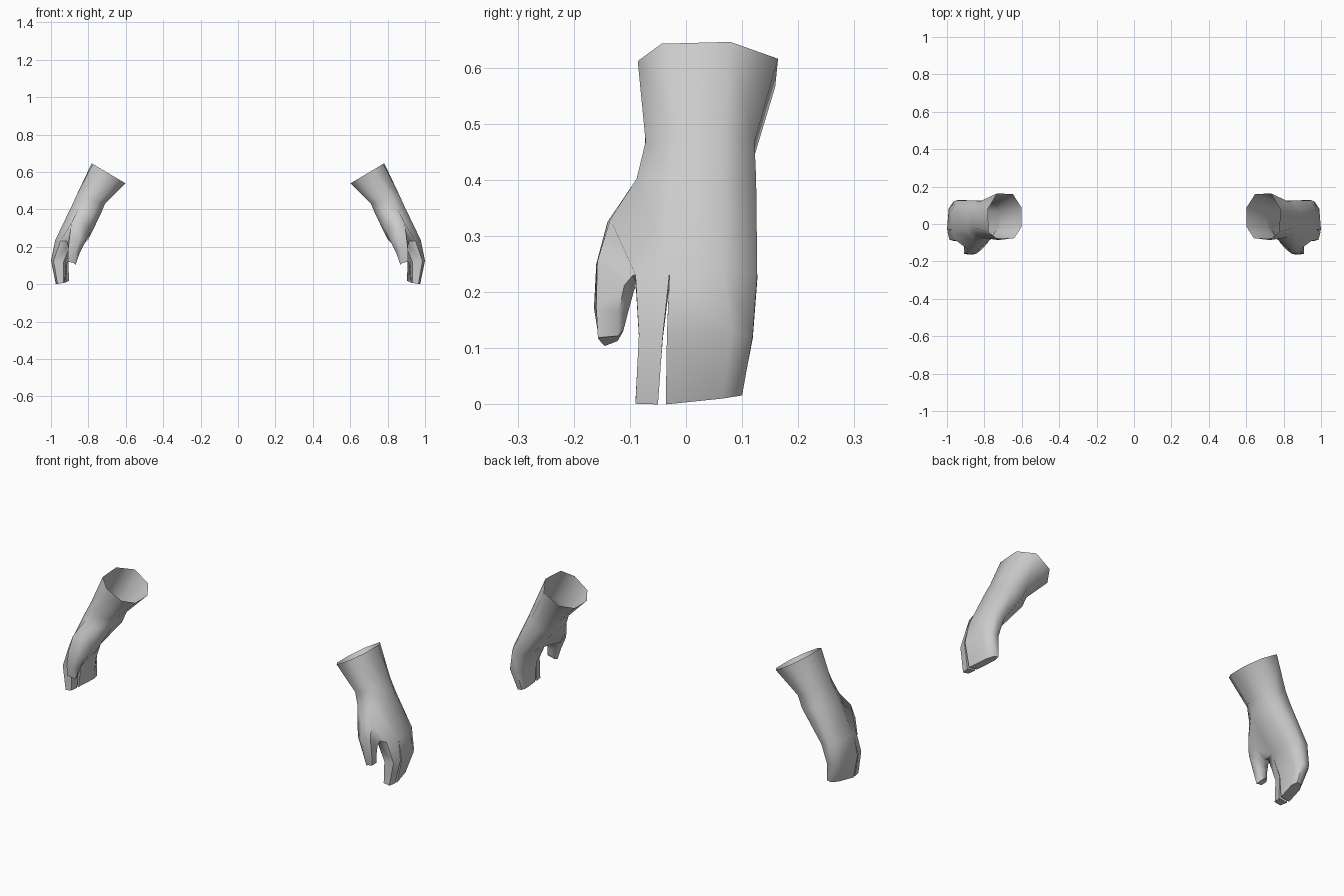
import bpy, bmesh, math

if "Cube" in bpy.data.objects:
    bpy.data.objects.remove(bpy.data.objects["Cube"])

skin = bpy.data.materials.new("plain grey")
skin.diffuse_color = (0.6, 0.6, 0.6, 1)
skin.use_nodes = True
skin.node_tree.nodes["Principled BSDF"].inputs["Base Color"].default_value = skin.diffuse_color

# Cross-section templates: (u from palm side to back of hand, v from front to back)
ARM = [(1, .66), (.72, 1), (.25, .98), (0, .7), (0, .28), (.22, .04), (.68, 0), (.97, .17)]
HAND = [(1, .72), (.74, 1), (.28, 1), (0, .72), (0, .28), (.25, 0), (.75, 0), (1, .28)]
MITTEN = [(1, .75), (.74, 1), (.26, 1), (0, .75), (0, 0), (.5, 0), (1, 0)]
INDEX = [(1, 1), (.5, 1), (0, 1), (.15, 0), (.85, 0)]


def section(bm, uv, outer, inner, front, back, curl=0.0, rise=0.0):
    """Ring between an outer and an inner (x, z) point, spanning front..back in y."""
    ring = []
    for u, v in uv:
        x = inner[0] + (outer[0] - inner[0]) * u + curl * v
        z = inner[1] + (outer[1] - inner[1]) * u + rise * v
        ring.append(bm.verts.new((x, front + (back - front) * v, z)))
    return ring


def bridge(bm, a, b, skip=()):
    n = len(a)
    for i in range(n):
        if i not in skip:
            j = (i + 1) % n
            bm.faces.new((a[i], a[j], b[j], b[i]))


def tube(bm, rings):
    for a, b in zip(rings, rings[1:]):
        bridge(bm, a, b)
    bm.faces.new(rings[-1])


def build_hand(name, side):
    bm = bmesh.new()
    # Open sleeve end, wrist, palm, knuckles
    rim = section(bm, ARM, (.782, .646), (.602, .539), -.086, .164)
    wrist = section(bm, HAND, (.860, .482), (.712, .428), -.072, .122)
    palm = section(bm, HAND, (.892, .412), (.735, .372), -.088, .125)
    knuckle = section(bm, HAND, (.977, .236), (.865, .215), -.09, .127)
    bridge(bm, rim, wrist)
    bridge(bm, wrist, palm)
    bridge(bm, palm, knuckle, skip=(4, 5))      # opening for the thumb

    # Three joined fingers and the separate index finger share a crotch vertex
    k = knuckle
    crotch = bm.verts.new((.925, -.03, .222))
    tube(bm, [[k[0], k[1], k[2], k[3], k[4], crotch, k[7]],
              section(bm, MITTEN, (1.0, .125), (.915, .115), -.034, .119, -.012),
              section(bm, MITTEN, (.974, .0), (.925, .008), -.036, .1, -.028, .014)])
    tube(bm, [[k[7], crotch, k[4], k[5], k[6]],
              section(bm, INDEX, (.998, .125), (.92, .12), -.084, -.041),
              section(bm, INDEX, (.972, .0), (.925, .008), -.09, -.05)])

    # Thumb: front outer, front inner, inner, inner back, back, outer back
    thumb = [
        [(.89, -.135, .33), (.835, -.14, .325), (.785, -.105, .29),
         (.80, -.075, .24), (.86, -.085, .212), (.915, -.095, .23)],
        [(.90, -.158, .255), (.845, -.16, .25), (.812, -.135, .235),
         (.825, -.105, .215), (.87, -.092, .205), (.91, -.11, .212)],
        [(.91, -.16, .172), (.87, -.164, .172), (.845, -.145, .17),
         (.855, -.115, .165), (.885, -.103, .165), (.91, -.12, .165)],
        [(.908, -.157, .119), (.882, -.155, .115), (.868, -.145, .104),
         (.872, -.122, .113), (.89, -.112, .13), (.91, -.122, .122)]]
    root = [palm[6], palm[5], palm[4], k[4], k[5], k[6]]
    tube(bm, [root] + [[bm.verts.new(p) for p in ring] for ring in thumb])

    for v in bm.verts:
        v.co.x *= side
    bmesh.ops.recalc_face_normals(bm, faces=bm.faces)
    mesh = bpy.data.meshes.new(name)
    bm.to_mesh(mesh)
    bm.free()
    mesh.materials.append(skin)
    obj = bpy.data.objects.new(name, mesh)
    bpy.context.collection.objects.link(obj)
    bpy.ops.object.select_all(action='DESELECT')
    obj.select_set(True)
    bpy.context.view_layer.objects.active = obj
    bpy.ops.object.shade_smooth_by_angle(angle=math.radians(65))


build_hand("right_hand", 1)
build_hand("left_hand", -1)
